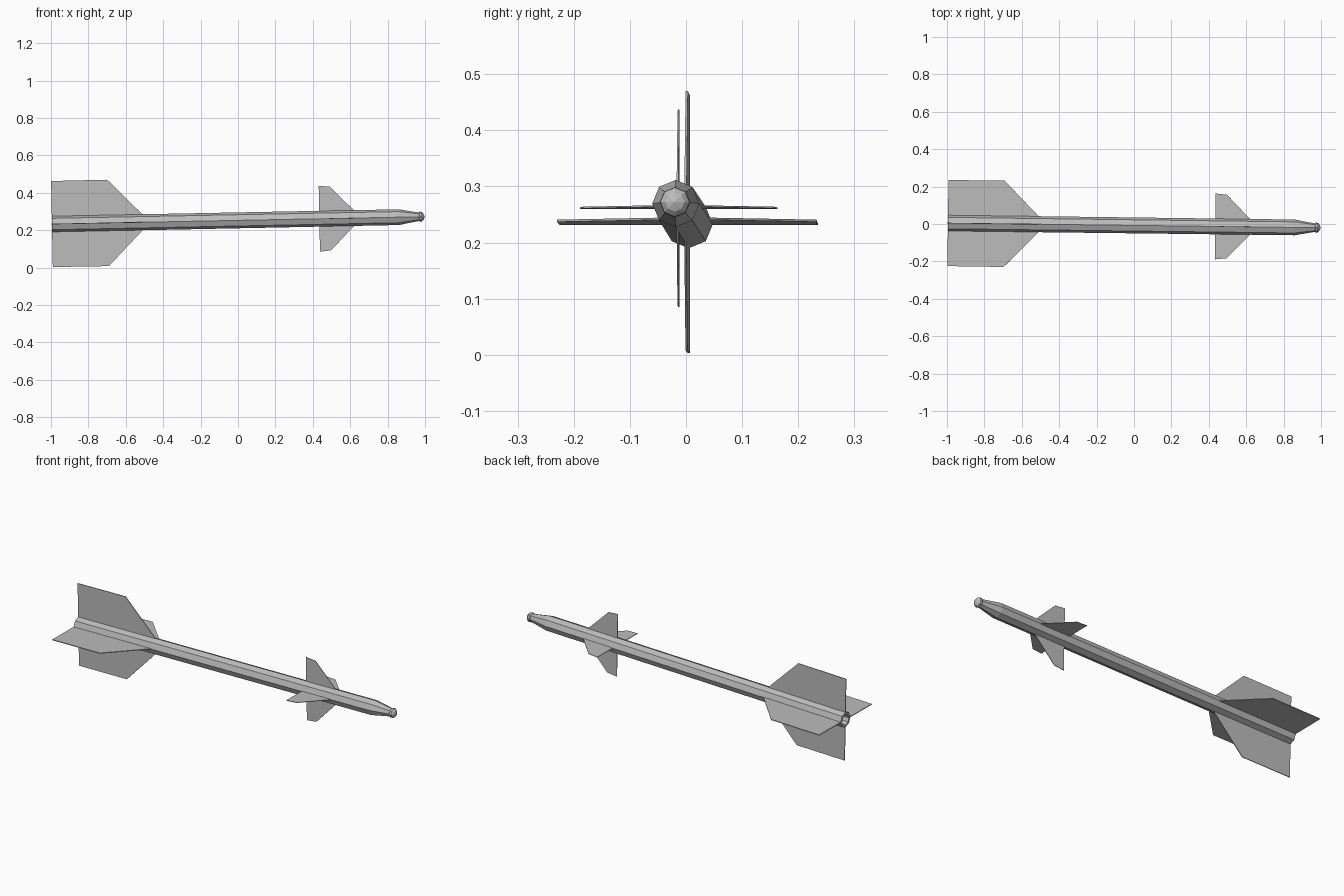
import bpy, bmesh
from math import pi, sin, cos
from mathutils import Matrix

if "Cube" in bpy.data.objects:
    bpy.data.objects.remove(bpy.data.objects["Cube"])

grey = bpy.data.materials.new("plain grey")
grey.use_nodes = True
COLOUR = (0.5, 0.5, 0.5, 1)
grey.diffuse_color = COLOUR
grey.node_tree.nodes["Principled BSDF"].inputs["Base Color"].default_value = COLOUR

# The whole rocket points along +x, slightly nose-up and yawed
POSE = (Matrix.Translation((0, -0.0075, 0.2525))
        @ Matrix.Rotation(-0.0125, 4, 'Z') @ Matrix.Rotation(-0.0198, 4, 'Y'))


def finish(name, bm):
    bmesh.ops.recalc_face_normals(bm, faces=bm.faces)
    bm.transform(POSE)
    mesh = bpy.data.meshes.new(name)
    bm.to_mesh(mesh)
    bm.free()
    mesh.materials.append(grey)
    obj = bpy.data.objects.new(name, mesh)
    bpy.context.collection.objects.link(obj)
    return obj


def lathe(name, profile, sides=8):
    """Faceted turned body from (x, radius) pairs; both ends are closed."""
    bm = bmesh.new()
    rings = [[bm.verts.new((x, r * cos(2 * pi * i / sides), r * sin(2 * pi * i / sides)))
              for i in range(sides)] for x, r in profile]
    for a, b in zip(rings, rings[1:]):
        for i in range(sides):
            j = (i + 1) % sides
            bm.faces.new((a[i], a[j], b[j], b[i]))
    bm.faces.new(rings[0])
    bm.faces.new(rings[-1])
    bmesh.ops.remove_doubles(bm, verts=bm.verts, dist=0.00005)
    return finish(name, bm)


def fin(name, outline, turn, thick):
    """Thin plate from an (x, distance from axis) outline, turned about the axis."""
    bm = bmesh.new()
    face = bm.faces.new([bm.verts.new((x, -thick / 2, r)) for x, r in outline])
    out = bmesh.ops.extrude_face_region(bm, geom=[face])["geom"]
    bmesh.ops.translate(bm, vec=(0, thick, 0),
                        verts=[v for v in out if isinstance(v, bmesh.types.BMVert)])
    bm.transform(Matrix.Rotation(turn, 4, 'X'))
    return finish(name, bm)


# Tube with a recessed exhaust at the tail and a taper at the front
lathe("body", [(-0.95, 0.024), (-0.995, 0.03), (-0.995, 0.043),
               (0.86, 0.042), (0.97, 0.022)])

# Seeker cap: small flared collar with a blunt point
lathe("nose_cap", [(0.965, 0.02), (0.972, 0.027), (0.983, 0.026), (0.992, 0.017), (0.998, 0.0005)])

# Four tail fins and four smaller steering fins
TAIL = [(-0.995, 0.03), (-0.995, 0.23), (-0.695, 0.231), (-0.51, 0.042), (-0.5, 0.03)]
STEER = [(0.435, 0.03), (0.435, 0.176), (0.495, 0.17), (0.62, 0.042), (0.632, 0.03)]
for k, side in enumerate(("top", "right", "bottom", "left")):
    fin("tail_fin_" + side, TAIL, k * pi / 2, 0.004)
    fin("steering_fin_" + side, STEER, k * pi / 2, 0.003)
